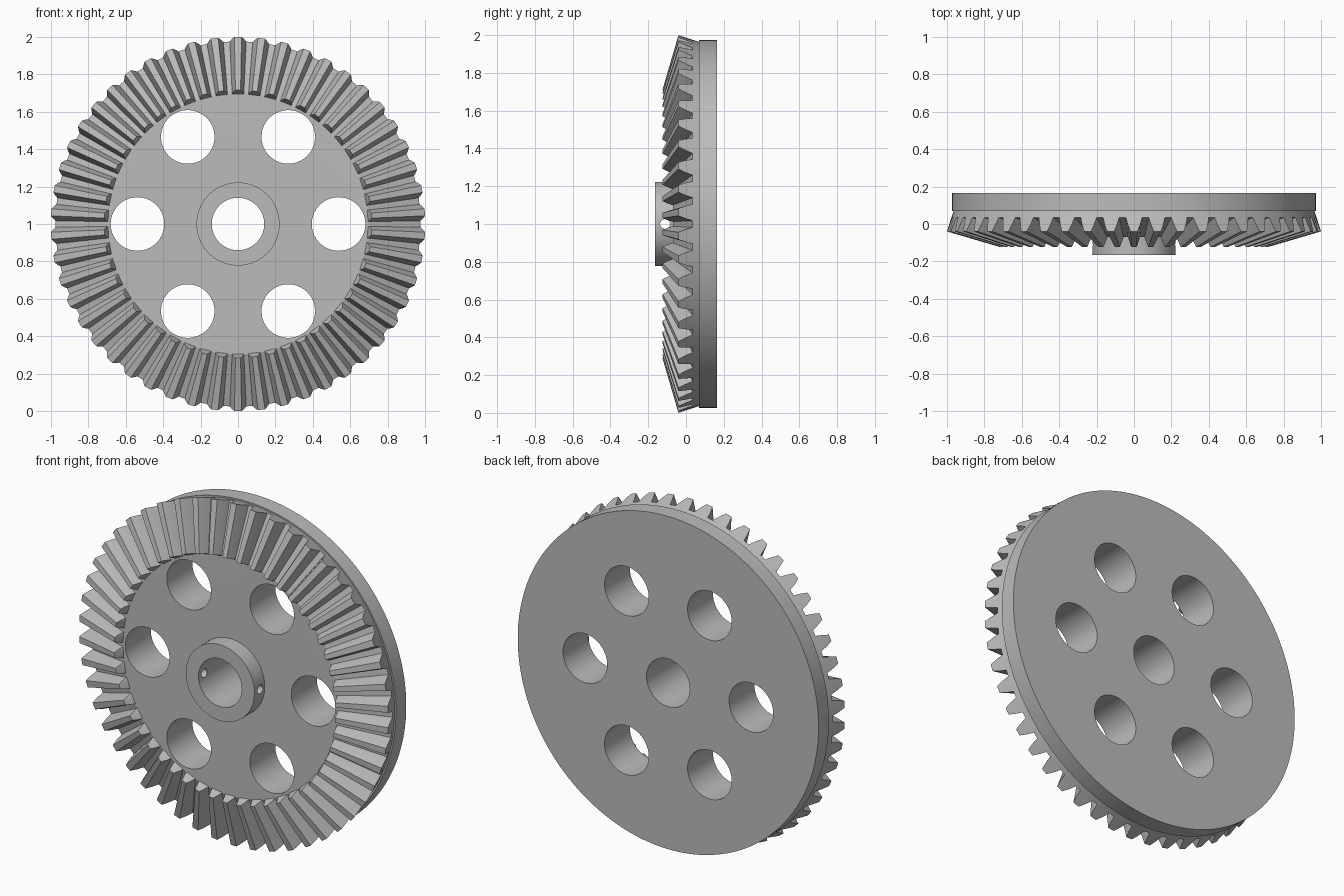
import bpy, bmesh, math
from mathutils import Matrix, Vector

cube = bpy.data.objects.get("Cube")
if cube:
    bpy.data.objects.remove(cube, do_unlink=True)

CENTRE = Vector((0, 0, 1))
TEETH = 50
APEX_Y = -0.333                       # all tooth lines run to this point on the axle

steel = bpy.data.materials.new("grey metal")
steel.use_nodes = True
GREY = (0.5, 0.5, 0.5, 1)
steel.diffuse_color = GREY
steel.node_tree.nodes["Principled BSDF"].inputs["Base Color"].default_value = GREY


def make_object(name, bm):
    bmesh.ops.recalc_face_normals(bm, faces=bm.faces)
    mesh = bpy.data.meshes.new(name)
    bm.to_mesh(mesh)
    bm.free()
    mesh.materials.append(steel)
    obj = bpy.data.objects.new(name, mesh)
    bpy.context.collection.objects.link(obj)
    return obj


def add_cylinder(bm, radius, length, middle, axis="X", sides=72):
    turn = Matrix.Rotation(math.pi / 2, 4, axis)
    bmesh.ops.create_cone(bm, cap_ends=True, segments=sides, radius1=radius,
                          radius2=radius, depth=length,
                          matrix=Matrix.Translation(CENTRE + Vector(middle)) @ turn)


def cut(obj, cutter):
    mod = obj.modifiers.new("cut", "BOOLEAN")
    mod.operation, mod.solver, mod.object = "DIFFERENCE", "EXACT", cutter


def finish(obj):
    """Apply the cuts and shade smooth with crisp edges."""
    bpy.context.view_layer.update()
    graph = bpy.context.evaluated_depsgraph_get()
    mesh = bpy.data.meshes.new_from_object(obj.evaluated_get(graph))
    obj.modifiers.clear()
    obj.data = mesh
    bpy.ops.object.select_all(action="DESELECT")
    obj.select_set(True)
    bpy.context.view_layer.objects.active = obj
    bpy.ops.object.shade_smooth_by_angle(angle=math.radians(18))


# Tooth outline: angle from the tooth middle, height from root (0) to tip (1)
half = [(0.045, 0), (0.034, 0.5), (0.019, 1)]
outline = [(-a, h) for a, h in half] + [(a, h) for a, h in reversed(half)]
steps = [(i * math.tau / TEETH + a, h) for i in range(TEETH) for a, h in outline]


def plain_ring(radius, y):
    return [(radius, y, a) for a, h in steps]


def tooth_ring(scale):
    return [((0.975 + 0.025 * h) * scale,
             APEX_Y + (0.368 - 0.075 * h) * scale, a) for a, h in steps]


# Gear wheel: rings from the back rim, over the teeth, to the front web
rings = [plain_ring(0.973, 0.165), plain_ring(0.973, 0.07), plain_ring(0.964, 0.07),
         plain_ring(0.972, 0.044), tooth_ring(1), tooth_ring(0.715),
         plain_ring(0.694, -0.07)]
bm = bmesh.new()
loops = [[bm.verts.new(CENTRE + Vector((r * math.sin(a), y, r * math.cos(a))))
          for r, y, a in ring] for ring in rings]
for lower, upper in zip(loops, loops[1:]):
    for i in range(len(lower)):
        bm.faces.new((lower[i - 1], lower[i], upper[i], upper[i - 1]))
bm.faces.new(loops[0])
bm.faces.new(loops[-1])
wheel = make_object("gear_wheel", bm)

# Hub collar
bm = bmesh.new()
add_cylinder(bm, 0.222, 0.095, (0, -0.1175, 0))
hub = make_object("hub", bm)

# Cutters: axle bore, six web holes, cross pin hole
bm = bmesh.new()
add_cylinder(bm, 0.14, 1, (0, 0, 0))
bore = make_object("bore_cutter", bm)
bm = bmesh.new()
for k in range(6):
    a = k * math.pi / 3
    add_cylinder(bm, 0.143, 1, (0.537 * math.cos(a), 0, 0.537 * math.sin(a)))
holes = make_object("hole_cutter", bm)
bm = bmesh.new()
add_cylinder(bm, 0.026, 0.6, (0, -0.111, 0), "Y", 32)
pin = make_object("pin_cutter", bm)

cut(wheel, bore)
cut(wheel, holes)
cut(hub, bore)
cut(hub, pin)
finish(wheel)
finish(hub)
for helper in (bore, holes, pin):
    bpy.data.objects.remove(helper, do_unlink=True)
